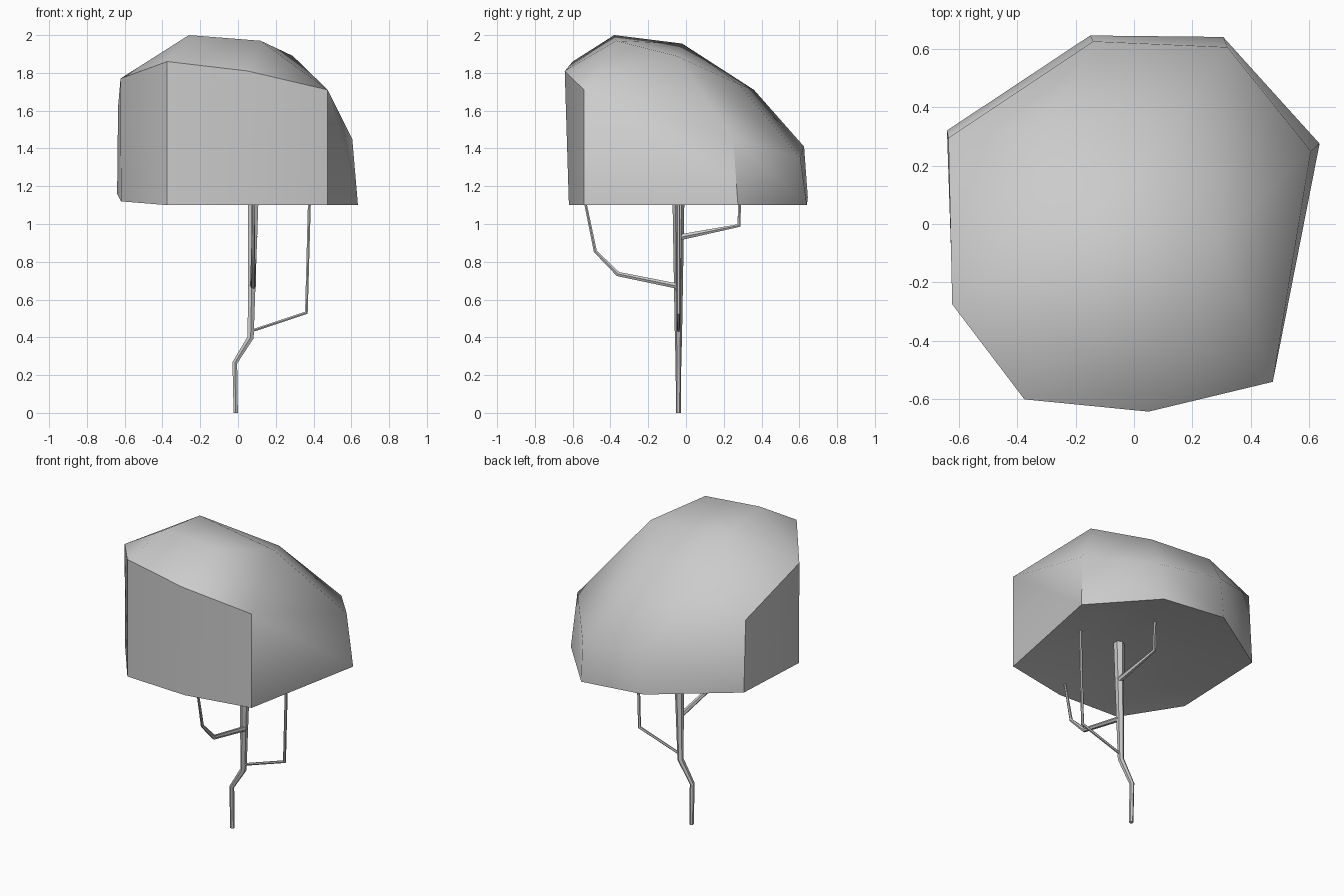
import bpy, bmesh, math

if "Cube" in bpy.data.objects:
    bpy.data.objects.remove(bpy.data.objects["Cube"])


def limb(name, pts):
    """Tapered six-sided tube; pts are (x, y, z, radius)."""
    cu = bpy.data.curves.new(name, 'CURVE')
    cu.dimensions = '3D'
    cu.bevel_depth = 1.0
    cu.bevel_resolution = 1
    cu.use_fill_caps = True
    sp = cu.splines.new('POLY')
    sp.points.add(len(pts) - 1)
    for p, (x, y, z, r) in zip(sp.points, pts):
        p.co = (x, y, z, 1)
        p.radius = r
    ob = bpy.data.objects.new(name, cu)
    bpy.context.collection.objects.link(ob)
    bpy.ops.object.select_all(action='DESELECT')
    ob.select_set(True)
    bpy.context.view_layer.objects.active = ob
    bpy.ops.object.convert(target='MESH')


# Trunk and its three bent branches
limb("trunk", [(-.012, -.04, 0, .013), (-.017, -.04, .265, .015),
               (.067, -.04, .40, .019), (.083, -.04, 1.22, .033)])
limb("right_branch", [(.075, -.04, .435, .008), (.362, -.04, .53, .01),
                      (.38, -.04, 1.19, .009)])
limb("front_branch", [(.08, -.04, .67, .016), (.08, -.36, .735, .014),
                      (.08, -.48, .855, .010), (.08, -.545, 1.17, .007)])
limb("back_branch", [(.085, -.03, .93, .018), (.08, .28, .992, .011),
                     (.08, .287, 1.2, .009)])

# Canopy: lower rim, slanted upper rim and crown points
lower = [(.635, .275, 1.1), (.305, .64, 1.1), (-.15, .645, 1.14), (-.64, .32, 1.16),
         (-.62, -.275, 1.12), (-.375, -.6, 1.1), (.05, -.62, 1.1), (.475, -.54, 1.1)]
upper = [(.605, .25, 1.45), (.32, .605, 1.35), (-.14, .625, 1.41), (-.635, .295, 1.62),
         (-.622, -.275, 1.77), (-.375, -.6, 1.86), (.05, -.642, 1.81), (.475, -.54, 1.71)]
crown = [(-.26, -.38, 2.0), (.12, -.37, 1.97), (.29, -.05, 1.89),
         (.1, .28, 1.74), (-.28, .36, 1.71), (-.26, -.02, 1.955)]

bm = bmesh.new()
# Crown dome: top half of a hull over the upper rim
bmesh.ops.convex_hull(bm, input=[bm.verts.new(p) for p in upper + crown])
bm.normal_update()
bmesh.ops.delete(bm, geom=[f for f in bm.faces if f.normal.z < 0], context='FACES')

# Side wall and dished underside
rings = [[bm.verts.new(p) for p in upper], [bm.verts.new(p) for p in lower],
         [bm.verts.new((x * .53, y * .53, 1.18)) for x, y, z in lower]]
for a, b in zip(rings, rings[1:]):
    for i in range(8):
        j = (i + 1) % 8
        bm.faces.new((a[i], b[i], b[j], a[j]))
bm.faces.new(rings[-1])
bmesh.ops.remove_doubles(bm, verts=bm.verts, dist=.001)
bmesh.ops.recalc_face_normals(bm, faces=bm.faces)

me = bpy.data.meshes.new("canopy")
bm.to_mesh(me)
bm.free()
canopy = bpy.data.objects.new("canopy", me)
bpy.context.collection.objects.link(canopy)
bpy.ops.object.select_all(action='DESELECT')
for ob in bpy.context.scene.objects:
    ob.select_set(True)
bpy.context.view_layer.objects.active = canopy
bpy.ops.object.shade_smooth_by_angle(angle=math.radians(47))
